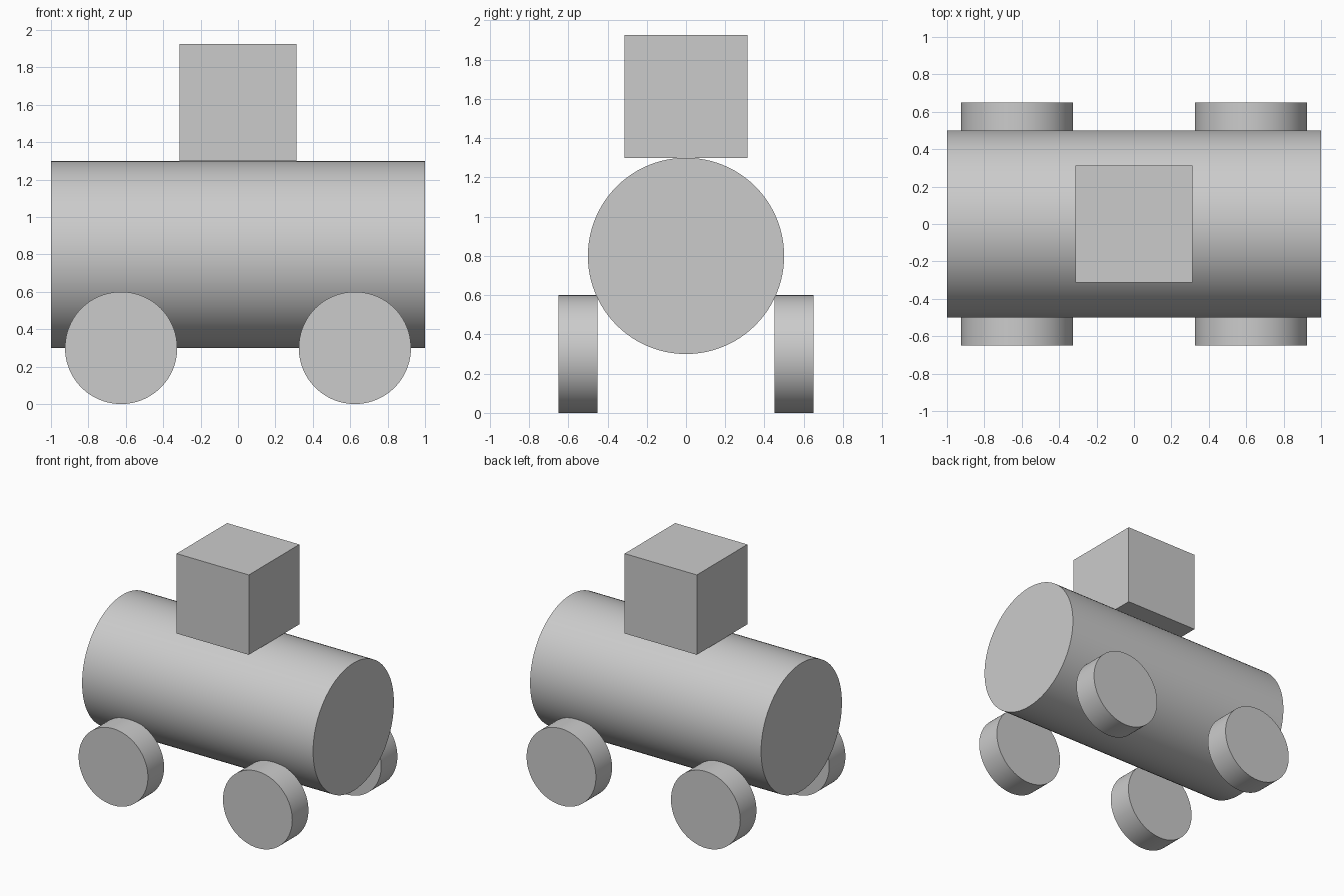
import bpy
from math import pi, radians

cube = bpy.data.objects.get("Cube")
if cube:
    bpy.data.objects.remove(cube, do_unlink=True)

# Single plain grey
grey = bpy.data.materials.new("plain_grey")
grey.use_nodes = True
colour = (0.6, 0.6, 0.6, 1)
grey.diffuse_color = colour
grey.node_tree.nodes["Principled BSDF"].inputs["Base Color"].default_value = colour


def finish(name):
    obj = bpy.context.object
    obj.name = name
    obj.data.materials.append(grey)
    return obj


def cylinder(name, radius, depth, location, rotation):
    bpy.ops.mesh.primitive_cylinder_add(vertices=96, radius=radius, depth=depth,
                                        location=location, rotation=rotation)
    finish(name)
    bpy.ops.object.shade_smooth_by_angle(angle=radians(30))


# Barrel body lying along x
cylinder("body", 0.5, 2, (0, 0, 0.8), (0, pi / 2, 0))

# Four wheels with axles along y
for side, y in (("front", -0.55), ("back", 0.55)):
    for end, x in (("right", -0.625), ("left", 0.625)):
        cylinder(f"{side}_{end}_wheel", 0.3, 0.2, (x, y, 0.3), (pi / 2, 0, 0))

# Square cabin resting on the barrel
bpy.ops.mesh.primitive_cube_add(size=0.625, location=(0, 0, 1.6125))
finish("cabin")
